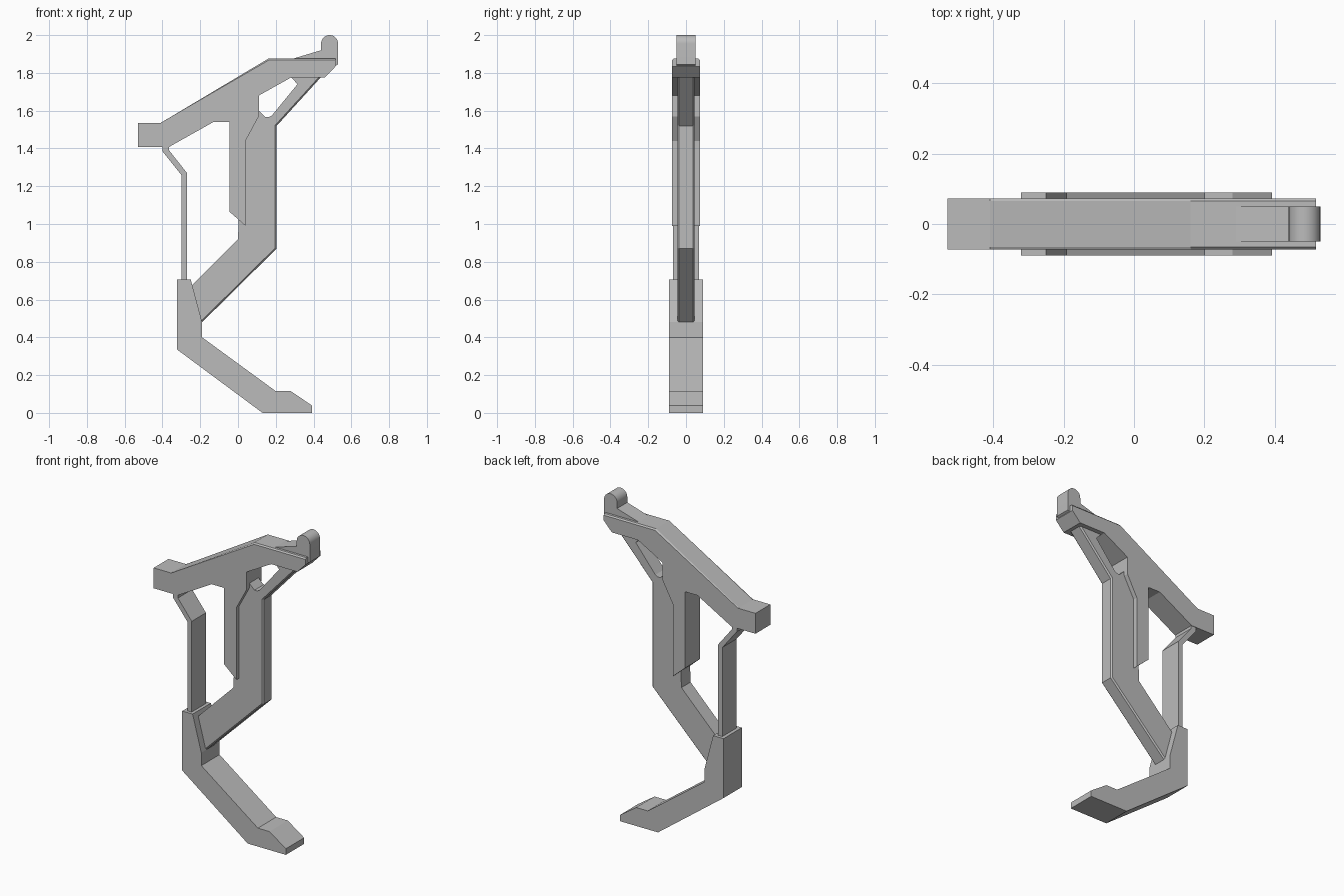
import bpy, bmesh
from math import sin, cos, pi

cube = bpy.data.objects.get("Cube")
if cube:
    bpy.data.objects.remove(cube, do_unlink=True)

grey = bpy.data.materials.new("plain grey")
grey.use_nodes = True
colour = (0.5, 0.5, 0.5, 1)
grey.diffuse_color = colour
grey.node_tree.nodes["Principled BSDF"].inputs["Base Color"].default_value = colour


def plate(name, profile, half, chamfer=(), smooth=False):
    """Extrude an (x, z) profile across y; chamfer the rims starting at the given corners."""
    bm = bmesh.new()
    front = [bm.verts.new((x, -half, z)) for x, z in profile]
    back = [bm.verts.new((x, half, z)) for x, z in profile]
    n = len(profile)
    bm.faces.new(front)
    bm.faces.new(back[::-1])
    for i in range(n):
        j = (i + 1) % n
        bm.faces.new((front[i], back[i], back[j], front[j]))
    bmesh.ops.recalc_face_normals(bm, faces=bm.faces)
    rims = [bm.edges.get((ring[i], ring[(i + 1) % n]))
            for ring in (front, back) for i in chamfer]
    if rims:
        bmesh.ops.bevel(bm, geom=rims, offset=0.008, segments=1,
                        affect='EDGES', profile=0.5)
    mesh = bpy.data.meshes.new(name)
    bm.to_mesh(mesh)
    bm.free()
    mesh.materials.append(grey)
    obj = bpy.data.objects.new(name, mesh)
    bpy.context.collection.objects.link(obj)
    if smooth:
        bpy.ops.object.select_all(action='DESELECT')
        obj.select_set(True)
        bpy.context.view_layer.objects.active = obj
        bpy.ops.object.shade_smooth_by_angle()
    return obj


# Sloping top arm with the hanging post
plate("upper_arm", [
    (-0.53, 1.535), (-0.41, 1.535), (0.16, 1.875), (0.517, 1.875),
    (0.517, 1.835), (0.46, 1.775), (0.28, 1.775), (0.11, 1.68),
    (0.11, 1.57), (0.04, 1.44), (0.04, 0.99), (-0.045, 1.065),
    (-0.045, 1.54), (-0.13, 1.54), (-0.365, 1.408), (-0.53, 1.408),
], 0.073, chamfer=(1, 2))

# Bent main leg with the thin brace running up to the arm
plate("main_leg", [
    (-0.19, 0.48), (0.205, 0.87), (0.205, 1.52), (0.44, 1.778),
    (0.28, 1.778), (0.315, 1.74), (0.18, 1.575), (0.165, 1.566),
    (0.145, 1.566), (0.11, 1.6), (0.02, 1.5), (0.0, 0.92), (-0.25, 0.67),
], 0.045, chamfer=(0, 1, 2))

# Thin rear strut between arm and foot
plate("rear_strut", [
    (-0.4, 1.42), (-0.4, 1.385), (-0.3, 1.26), (-0.3, 0.69),
    (-0.27, 0.69), (-0.27, 1.27), (-0.365, 1.39), (-0.365, 1.42),
], 0.07)

# Foot with a pointed toe
plate("foot", [
    (-0.322, 0.335), (0.13, 0.0), (0.393, 0.0), (0.393, 0.038),
    (0.28, 0.115), (0.2, 0.115), (-0.19, 0.4), (-0.19, 0.48),
    (-0.25, 0.705), (-0.322, 0.705),
], 0.09)

# Rounded hook at the tip of the arm
dome = [(0.485 + 0.045 * cos(pi * k / 16), 1.955 + 0.045 * sin(pi * k / 16))
        for k in range(17)]
plate("tip_hook", [(0.28, 1.872), (0.5, 1.83), (0.53, 1.845)] + dome + [(0.44, 1.92)],
      0.05, smooth=True)
